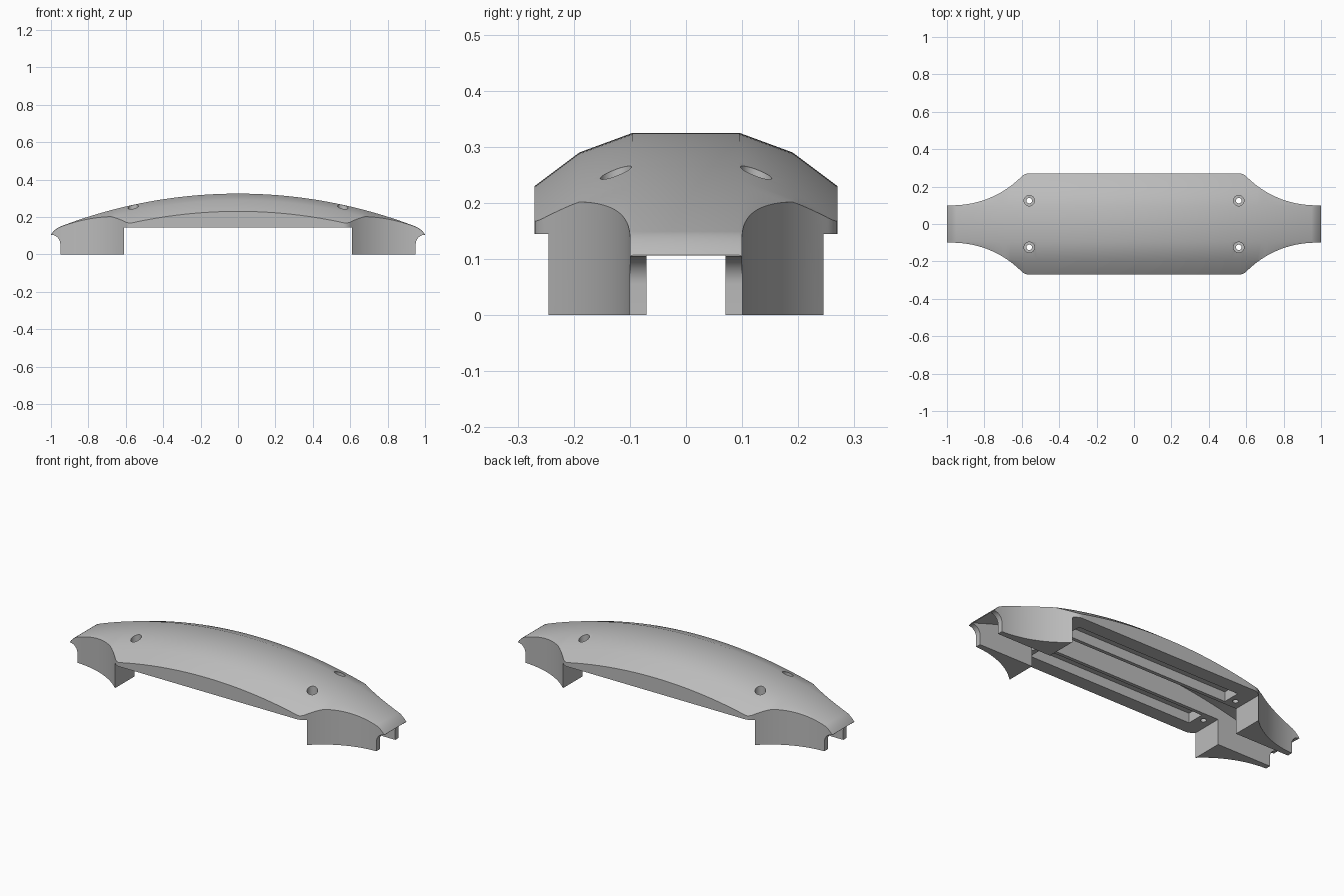
import bpy
import bmesh
from math import sin, cos, pi, sqrt

if "Cube" in bpy.data.objects:
    bpy.data.objects.remove(bpy.data.objects["Cube"], do_unlink=True)

grey = bpy.data.materials.new("plain grey")
grey.use_nodes = True
colour = (0.5, 0.5, 0.5, 1)
grey.diffuse_color = colour
grey.node_tree.nodes["Principled BSDF"].inputs["Base Color"].default_value = colour


def loft(name, rings):
    """Closed solid through matching point rings; coincident points are merged."""
    bm = bmesh.new()
    loops = [[bm.verts.new(p) for p in ring] for ring in rings]
    n = len(loops[0])
    for a, b in zip(loops, loops[1:]):
        for i in range(n):
            j = (i + 1) % n
            bm.faces.new((a[i], a[j], b[j], b[i]))
    bm.faces.new(loops[0])
    bm.faces.new(loops[-1])
    bmesh.ops.remove_doubles(bm, verts=bm.verts, dist=1e-5)
    bmesh.ops.dissolve_degenerate(bm, edges=bm.edges, dist=1e-5)
    bmesh.ops.recalc_face_normals(bm, faces=bm.faces)
    mesh = bpy.data.meshes.new(name)
    bm.to_mesh(mesh)
    bm.free()
    mesh.materials.append(grey)
    ob = bpy.data.objects.new(name, mesh)
    bpy.context.scene.collection.objects.link(ob)
    return ob


# Shallow arch of the top, with a rounded-off tip
def drop(x):
    tip = max(0, x - 0.95) / 0.05
    return 2.65 - sqrt(2.65 ** 2 - x * x) + 0.022 * tip ** 2


# Half width in plan: straight middle, rounded corner, concave flank
def half_width(x):
    if x <= 0.61:
        return 0.27 - 0.025 * (max(0, x - 0.565) / 0.045) ** 2
    return 0.619 - sqrt(0.519 ** 2 - min(0, x - 0.97) ** 2)


def top_height(y):
    if y <= 0.19:
        return 0.325 - 0.035 * (y - 0.095) / 0.095
    return 0.29 - 0.06 * (y - 0.19) / 0.08


# Cross-section: faceted top, outer wall, underside with groove, central channel
def section(x, zone):
    a = abs(x)
    w = half_width(a)
    base = {"groove": 0.145, "rim": 0.145, "leg": 0.0}.get(zone)
    if base is None:
        base = 0.055 + sqrt(max(0, 0.05 ** 2 - (1 - a) ** 2))
    groove_top = 0.2 if zone == "groove" else base
    ceiling = 0.272 - 3.1 + sqrt(3.1 ** 2 - a * a)
    knee = min(0.19, w)
    half = [(y, top_height(y) - drop(a)) for y in (0.095, knee, w)]
    half += [(w, base), (knee, base), (knee, groove_top), (0.09, groove_top),
             (0.09, base), (0.07, base), (0.07, ceiling)]
    full = half + [(-y, z) for y, z in reversed(half)]
    return [(x, y, z) for y, z in full]


# Stations from the middle outwards; repeated positions make the steps
stations = [(0.52 * i / 20, "groove") for i in range(21)]
stations += [(x, "rim") for x in (0.52, 0.565, 0.575, 0.585, 0.594, 0.602, 0.61)]
stations += [(0.61 + 0.068 * i / 4, "leg") for i in range(4)]
stations += [(0.678 + 0.272 * i / 14, "leg") for i in range(15)]
stations += [(1 - 0.05 * cos(pi * i / 20), "tip") for i in range(11)]
stations = [(-x, zone) for x, zone in reversed(stations[1:])] + stations
body = loft("arched_bracket", [section(x, zone) for x, zone in stations])


def cut(target, tool):
    """Subtract the tool, taking the first solver that changes the mesh."""
    mod = target.modifiers.new("cut", "BOOLEAN")
    mod.operation = "DIFFERENCE"
    mod.object = tool
    for solver in ("EXACT", "MANIFOLD", "FLOAT"):
        mod.solver = solver
        bpy.context.view_layer.update()
        evaluated = target.evaluated_get(bpy.context.evaluated_depsgraph_get())
        mesh = bpy.data.meshes.new_from_object(evaluated)
        if len(mesh.polygons) > len(target.data.polygons):
            target.modifiers.remove(mod)
            target.data = mesh
            break
    else:
        target.modifiers.remove(mod)
    bpy.data.objects.remove(tool, do_unlink=True)


# Counterbored screw holes
for sx in (-1, 1):
    for sy in (-1, 1):
        rings = []
        for r, z in ((0.015, 0.05), (0.015, 0.205), (0.028, 0.205), (0.028, 0.5)):
            rings.append([(sx * 0.56 + r * cos(pi * i / 16),
                           sy * 0.125 + r * sin(pi * i / 16), z) for i in range(32)])
        cut(body, loft("screw_hole_cutter", rings))

bpy.ops.object.select_all(action="DESELECT")
body.select_set(True)
bpy.context.view_layer.objects.active = body
bpy.ops.object.shade_smooth_by_angle(angle=pi / 6)
